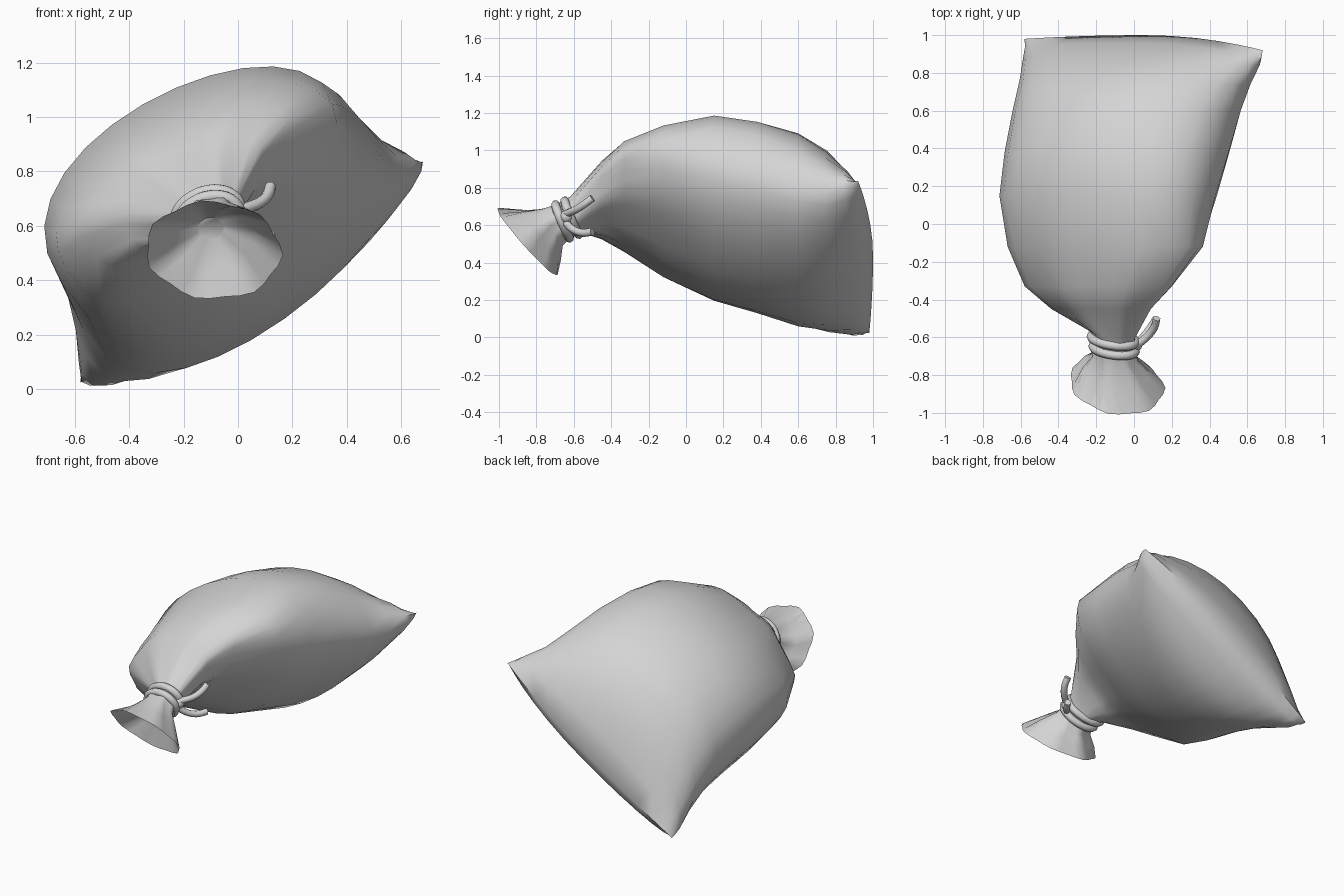
import bpy, bmesh, math
from mathutils import Vector

cube = bpy.data.objects.get("Cube")
if cube:
    bpy.data.objects.remove(cube, do_unlink=True)

GREY = (0.66, 0.66, 0.66, 1)
cloth = bpy.data.materials.new("light_grey")
cloth.use_nodes = True
cloth.diffuse_color = GREY
cloth.node_tree.nodes["Principled BSDF"].inputs["Base Color"].default_value = GREY

SEGS = 28
TILT = math.radians(32.8)   # slope of the back seam
DX, DZ = math.cos(TILT), math.sin(TILT)


def add_object(name, bm, sharp=50):
    mesh = bpy.data.meshes.new(name)
    bm.to_mesh(mesh)
    bm.free()
    obj = bpy.data.objects.new(name, mesh)
    bpy.context.collection.objects.link(obj)
    mesh.materials.append(cloth)
    bpy.ops.object.select_all(action='DESELECT')
    bpy.context.view_layer.objects.active = obj
    obj.select_set(True)
    bpy.ops.object.shade_smooth_by_angle(angle=math.radians(sharp))
    return obj


def body_ring(y, u0, v0, a, up, down, power_up, power_down, taper, fold):
    """Cross-section along the seam's slope; power > 1 is lens-like, < 1 boxy.
    Taper makes the low end thicker than the high end."""
    pts = []
    for i in range(SEGS):
        t = 2 * math.pi * i / SEGS
        f = 1 + fold * math.cos(7 * t)
        c, s = math.cos(t), math.sin(t)
        if abs(s) < 1e-6:
            s = 0
        u = u0 + a * c * f
        thick = up * s ** power_up if s > 0 else -down * (-s) ** power_down
        v = v0 + thick * f * (1 - taper * c)
        bow = max(0, (y - 0.6) / 0.4) * (0.08 if c > 0 else 0.02) * c * c
        pts.append((0.05 + u * DX - v * DZ, y - bow, 0.43 + u * DZ + v * DX))
    return pts


def neck_ring(y, x, z, a, b, lean, twist, ruffle):
    """Oval that leans forward at the top and a little to one side, with ruffles."""
    w = math.radians(twist)
    pts = []
    for i in range(SEGS):
        t = 2 * math.pi * i / SEGS
        f = 1 + ruffle * math.cos(7 * t)
        p, q = a * math.cos(t) * f, b * math.sin(t) * f
        dx = p * math.cos(w) - q * math.sin(w)
        dz = p * math.sin(w) + q * math.cos(w)
        pts.append((x + dx, y + lean * (dz + 0.15 * dx), z + dz))
    return pts


def loft(rings):
    bm = bmesh.new()
    rows = [[bm.verts.new(p) for p in ring] for ring in rings]
    for r0, r1 in zip(rows, rows[1:]):
        for i in range(SEGS):
            j = (i + 1) % SEGS
            bm.faces.new((r0[i], r0[j], r1[j], r1[i]))
    bm.faces.new(rows[0])
    bmesh.ops.remove_doubles(bm, verts=bm.verts, dist=0.0005)
    bmesh.ops.recalc_face_normals(bm, faces=bm.faces)
    return bm


# Sack: inside of the mouth, rim, neck, stuffed body, flat seam at the back
rings = [
    neck_ring(-0.70, -0.10, 0.59, 0.05, 0.04, -0.4, 5, 0),
    neck_ring(-0.77, -0.095, 0.555, 0.155, 0.115, -0.7, 3, 0.07),
    neck_ring(-0.85, -0.09, 0.51, 0.248, 0.178, -0.88, -4, 0.035),
    neck_ring(-0.77, -0.095, 0.55, 0.18, 0.13, -0.7, 5, 0.07),
    neck_ring(-0.71, -0.10, 0.595, 0.12, 0.095, -0.5, 12, 0.06),
    neck_ring(-0.65, -0.105, 0.625, 0.11, 0.085, -0.4, 20, 0.04),
    neck_ring(-0.58, -0.11, 0.65, 0.125, 0.09, -0.35, 30, 0.04),
] + [body_ring(*r) for r in (
    (-0.45, -0.02, 0.37, 0.29, 0.16, 0.15, 1.0, 1.0, 0.0, 0.05),
    (-0.33, -0.02, 0.40, 0.44, 0.21, 0.20, 1.0, 1.0, 0.03, 0.03),
    (-0.12, 0.00, 0.36, 0.575, 0.30, 0.29, 0.9, 0.9, 0.06, 0.015),
    (0.15, 0.00, 0.335, 0.61, 0.40, 0.42, 0.8, 0.8, 0.08, 0),
    (0.38, 0.01, 0.26, 0.63, 0.44, 0.41, 0.85, 0.75, 0.08, 0),
    (0.60, 0.01, 0.16, 0.645, 0.48, 0.37, 0.95, 0.7, 0.08, 0),
    (0.77, 0.00, 0.07, 0.68, 0.45, 0.26, 1.1, 0.7, 0.06, 0),
    (0.90, 0.00, 0.02, 0.73, 0.29, 0.15, 1.2, 0.65, 0.05, 0),
    (0.96, 0.00, 0.00, 0.745, 0.16, 0.08, 1.2, 0.7, 0.05, 0),
    (1.00, 0.00, 0.00, 0.75, 0, 0, 1.0, 1.0, 0, 0),
)]
add_object("sack", loft(rings))


def rope(name, points, radius, closed=False):
    """Round cord swept along a smooth path."""
    curve = bpy.data.curves.new(name, 'CURVE')
    curve.dimensions = '3D'
    curve.bevel_depth = radius
    curve.bevel_resolution = 2
    curve.use_fill_caps = True
    spline = curve.splines.new('BEZIER')
    spline.bezier_points.add(len(points) - 1)
    spline.use_cyclic_u = closed
    spline.resolution_u = 4
    for bp, p in zip(spline.bezier_points, points):
        bp.co = p
        bp.handle_left_type = bp.handle_right_type = 'AUTO'
    temp = bpy.data.objects.new(name, curve)
    bpy.context.collection.objects.link(temp)
    bm = bmesh.new()
    bpy.context.view_layer.update()
    bm.from_mesh(temp.evaluated_get(bpy.context.evaluated_depsgraph_get()).to_mesh())
    bpy.data.objects.remove(temp, do_unlink=True)
    add_object(name, bm)


def rope_loop(name, y, x, z, a, b):
    pts = neck_ring(y, x, z, a, b, -0.4, 20, 0)
    rope(name, pts[::2], 0.024, True)


# Tie: two turns around the neck, a knot and two loose ends
rope_loop("rope_back_turn", -0.61, -0.11, 0.64, 0.12, 0.085)
rope_loop("rope_front_turn", -0.66, -0.105, 0.62, 0.115, 0.085)
rope("rope_upper_end", [(-0.01, -0.66, 0.65), (0.03, -0.63, 0.665), (0.08, -0.585, 0.685),
                        (0.11, -0.54, 0.715), (0.12, -0.50, 0.745)], 0.021)
rope("rope_lower_end", [(-0.01, -0.66, 0.64), (0.03, -0.62, 0.59), (0.08, -0.56, 0.56),
                        (0.12, -0.50, 0.565)], 0.021)

knot = bmesh.new()
bmesh.ops.create_uvsphere(knot, u_segments=12, v_segments=8, radius=0.034)
bmesh.ops.translate(knot, verts=knot.verts, vec=Vector((0.01, -0.64, 0.645)))
add_object("rope_knot", knot)
